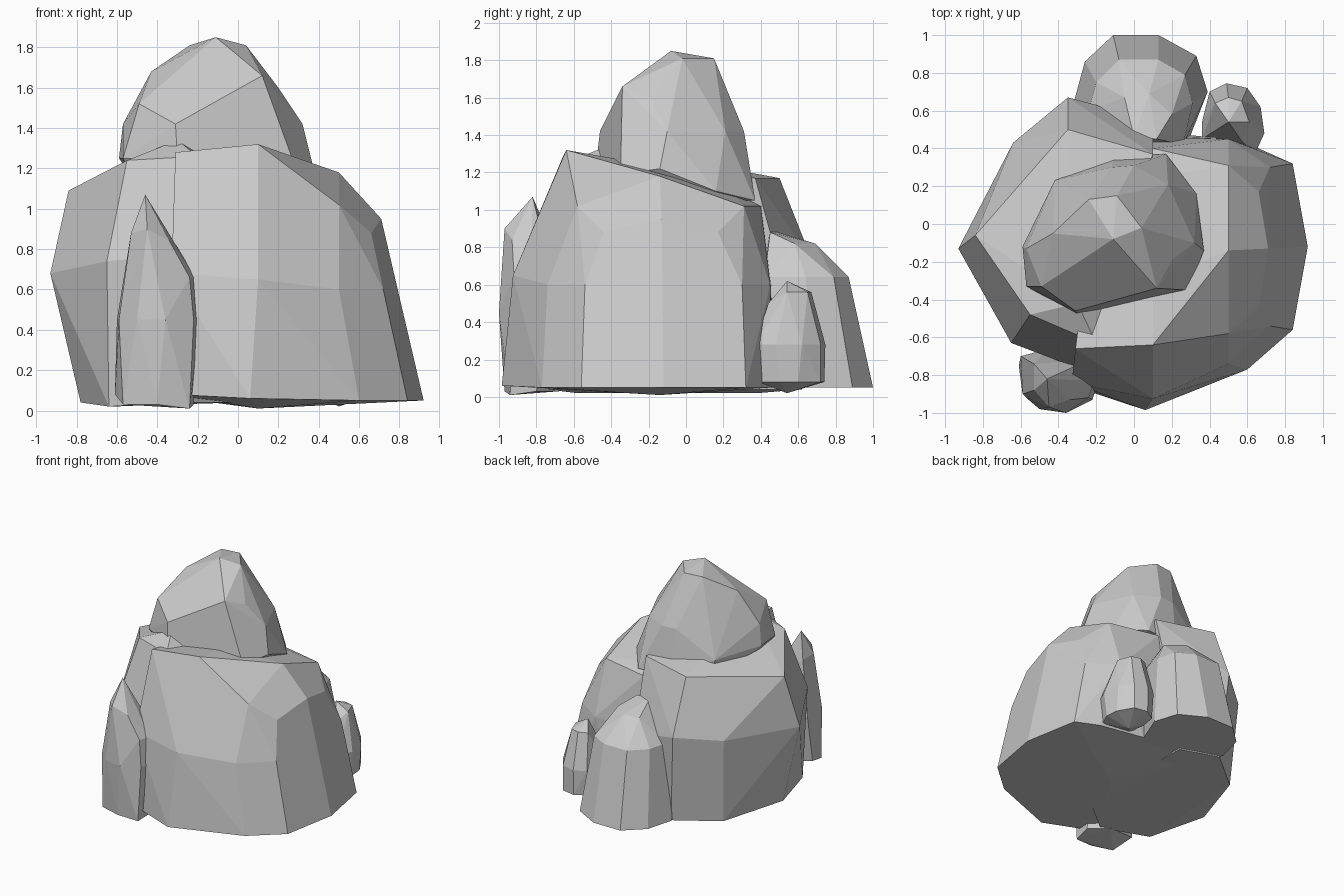
import bpy, bmesh, math


def rock(name, *levels):
    """Faceted boulder: the hull of a few corners per level, each level is (z, [(x, y) or (x, y, own z)])."""
    bm = bmesh.new()
    for z, pts in levels:
        for p in pts:
            bm.verts.new((p[0], p[1], p[2] if len(p) > 2 else z))
    hull = bmesh.ops.convex_hull(bm, input=bm.verts[:])
    junk = {g for g in hull["geom_interior"] + hull["geom_unused"]
            if isinstance(g, bmesh.types.BMVert)}
    bmesh.ops.delete(bm, geom=list(junk), context='VERTS')
    # merge nearly coplanar triangles into clean facets
    bmesh.ops.dissolve_limit(bm, angle_limit=math.radians(5),
                             verts=bm.verts[:], edges=bm.edges[:])
    bmesh.ops.recalc_face_normals(bm, faces=bm.faces[:])
    me = bpy.data.meshes.new(name)
    bm.to_mesh(me)
    bm.free()
    ob = bpy.data.objects.new(name, me)
    bpy.context.collection.objects.link(ob)
    return ob


# big boulder
rock("main_rock",
     (0.05, [(0.92, -0.12), (0.84, 0.32), (0.66, 0.4), (0.3, 0.47), (-0.2, 0.48),
             (0.84, -0.56), (0.6, -0.77), (0.06, -0.985, 0.06), (-0.32, -0.86, 0.08),
             (0.1, -0.14, 0.01)]),
     (0.60, [(0.79, -0.13), (0.72, 0.3), (0.5, 0.45), (-0.2, 0.46), (0.72, -0.54),
             (0.5, -0.74), (0.1, -0.925, 0.65), (-0.33, -0.84, 0.68)]),
     (0.88, [(0.71, -0.13, 0.95), (0.66, 0.17), (0.66, -0.44)]),
     (1.02, [(0.5, 0.31), (0.5, -0.58), (0.5, -0.14, 1.18), (0.1, 0.4)]),
     (1.30, [(0.1, -0.64, 1.32), (-0.31, -0.66, 1.28), (0.1, -0.3, 1.26), (-0.2, 0.2, 1.15)]))

# left boulder with a pointed side
rock("left_rock",
     (0.04, [(-0.78, -0.13), (-0.6, 0.38, 0.02), (-0.3, 0.62), (0.0, 0.52),
             (-0.64, -0.58, 0.02), (-0.3, -0.74), (0.0, -0.5)]),
     (0.70, [(-0.93, -0.13, 0.68), (-0.64, 0.43), (-0.35, 0.67, 0.74), (-0.2, 0.63),
             (-0.65, -0.63, 0.74), (-0.2, -0.8, 0.78), (0.1, 0.5)]),
     (1.15, [(-0.84, -0.06, 1.09), (-0.35, 0.5, 1.17), (0.1, 0.37, 1.17), (-0.57, 0.32, 1.04),
             (-0.55, -0.48, 1.24), (-0.2, -0.63, 1.26), (-0.3, -0.42, 1.34)]))

# peak stone
rock("top_rock",
     (1.05, [(0.17, 0.37), (-0.1, 0.36), (-0.4, 0.22), (-0.45, -0.25), (0.2, -0.3)]),
     (1.22, [(0.37, -0.14), (0.33, 0.16, 1.1), (0.29, -0.35, 1.19), (-0.59, -0.12, 1.25),
             (-0.57, -0.33, 1.25), (-0.3, -0.48, 1.25), (-0.42, 0.23)]),
     (1.42, [(0.32, -0.1), (0.18, 0.21), (0.0, 0.31), (-0.12, 0.3), (-0.57, -0.13),
             (-0.31, -0.46)]),
     (1.62, [(0.12, -0.34, 1.66), (0.2, -0.19, 1.6), (-0.49, -0.33, 1.52), (-0.43, -0.05, 1.68)]),
     (1.81, [(-0.24, 0.13), (-0.09, 0.15), (0.04, -0.02), (-0.11, -0.08, 1.85)]))

# stone at the back
rock("back_rock",
     (0.05, [(-0.11, 1.0), (0.13, 1.0), (0.33, 0.89), (0.39, 0.7), (0.28, 0.42),
             (-0.26, 0.86), (-0.32, 0.64), (-0.2, 0.4)]),
     (0.64, [(-0.08, 0.87), (0.13, 0.87), (0.27, 0.79), (0.31, 0.64), (0.26, 0.42),
             (-0.2, 0.75), (-0.24, 0.6), (-0.18, 0.4)]),
     (0.82, [(0.08, 0.69), (-0.05, 0.67), (0.2, 0.58), (0.0, 0.46, 0.89), (0.12, 0.45, 0.88)]))

# small stone at the back right
rock("small_right_rock",
     (0.08, [(0.38, 0.56), (0.4, 0.68), (0.49, 0.74), (0.6, 0.72), (0.67, 0.6),
             (0.68, 0.5), (0.63, 0.39), (0.4, 0.42), (0.5, 0.54, 0.02)]),
     (0.28, [(0.36, 0.54), (0.4, 0.7), (0.49, 0.745), (0.6, 0.72), (0.67, 0.62),
             (0.69, 0.48), (0.64, 0.37), (0.36, 0.45)]),
     (0.56, [(0.43, 0.64), (0.5, 0.67), (0.57, 0.65), (0.61, 0.54), (0.57, 0.44, 0.5),
             (0.5, 0.54, 0.62)]))

# tall narrow stone at the front left
rock("small_front_rock",
     (0.03, [(-0.61, -0.75, 0.08), (-0.57, -0.92), (-0.4, -0.97), (-0.24, -0.94, 0.01),
             (-0.22, -0.8), (-0.35, -0.68)]),
     (0.45, [(-0.6, -0.7), (-0.59, -0.9), (-0.5, -0.98), (-0.36, -1.0), (-0.22, -0.93),
             (-0.19, -0.84), (-0.21, -0.7), (-0.45, -0.66)]),
     (0.66, [(-0.21, -0.83), (-0.24, -0.92), (-0.24, -0.72)]),
     (0.88, [(-0.53, -0.88), (-0.45, -0.97, 0.9), (-0.34, -0.93, 0.84), (-0.34, -0.8, 0.85),
             (-0.53, -0.74), (-0.46, -0.82, 1.07)]))
